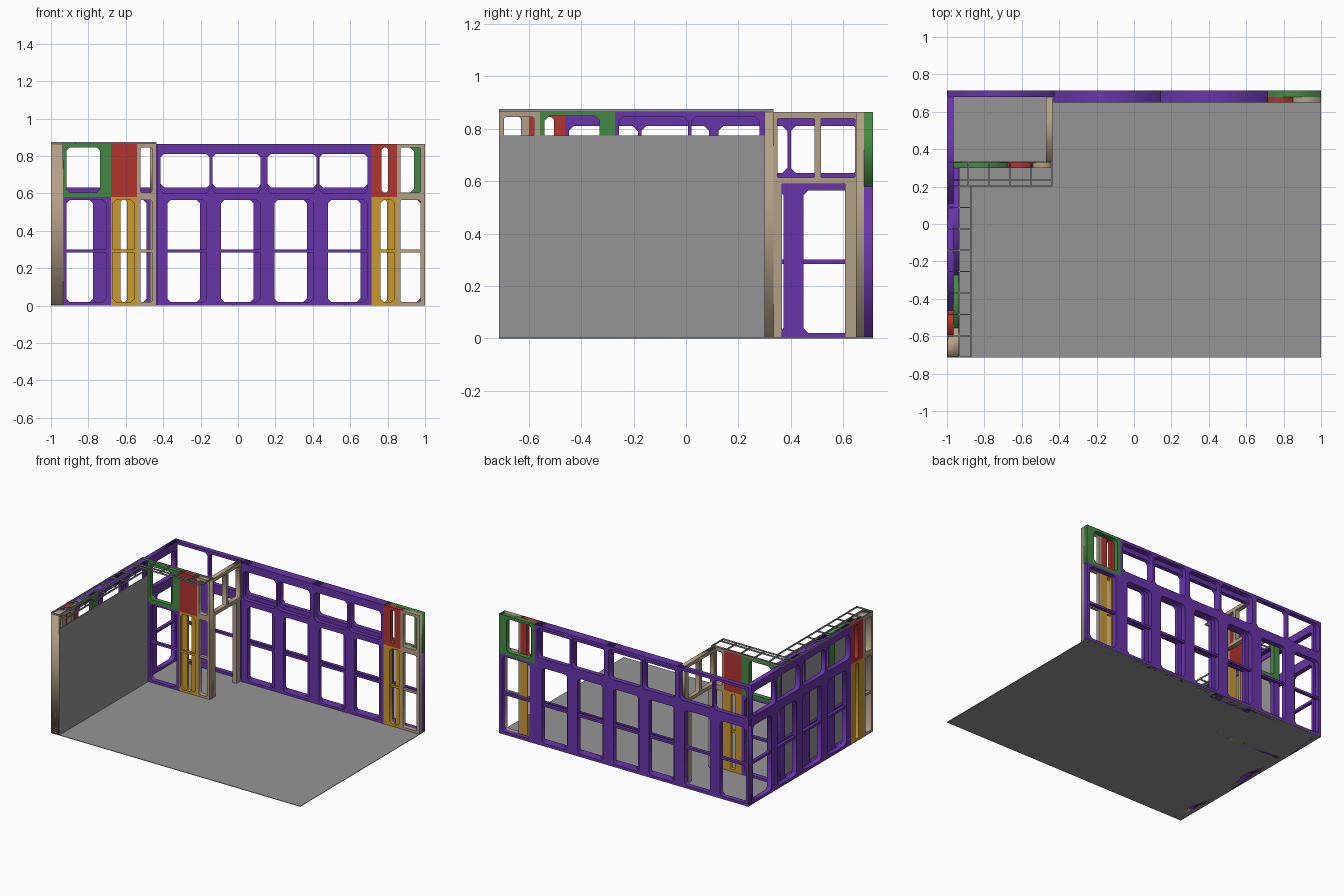
import bpy
from mathutils import Matrix

cube = bpy.data.objects.get("Cube")
if cube:
    bpy.data.objects.remove(cube)


def material(name, rgb):
    m = bpy.data.materials.new(name)
    m.use_nodes = True
    m.diffuse_color = (*rgb, 1)
    m.node_tree.nodes["Principled BSDF"].inputs["Base Color"].default_value = (*rgb, 1)
    return m


PURPLE = material("purple", (0.14, 0.035, 0.40))
GREEN = material("green", (0.06, 0.25, 0.06))
RED = material("red", (0.45, 0.035, 0.028))
YELLOW = material("amber", (0.60, 0.32, 0.025))
TAN = material("tan", (0.45, 0.35, 0.24))
GREY = material("grey", (0.30, 0.30, 0.30))

TOP, MID, P = 0.865, 0.58, 2 / 7     # wall height, row split, panel pitch
LOW = (0.02, 0.565)                  # lower opening heights
HIGH = (0.605, 0.845)                # upper opening heights
BAR = 0.292                          # crossbar height


def box(name, lo, hi, mat):
    corners = [(x, y, z) for x in (lo[0], hi[0]) for y in (lo[1], hi[1]) for z in (lo[2], hi[2])]
    faces = [(0, 1, 3, 2), (4, 6, 7, 5), (0, 4, 5, 1), (2, 3, 7, 6), (0, 2, 6, 4), (1, 5, 7, 3)]
    me = bpy.data.meshes.new(name)
    me.from_pydata(corners, [], faces)
    me.materials.append(mat)
    ob = bpy.data.objects.new(name, me)
    bpy.context.collection.objects.link(ob)


def outline(curve, u0, u1, z0, z1, c=0):
    if c:
        pts = [(u0 + c, z0), (u1 - c, z0), (u1, z0 + c), (u1, z1 - c),
               (u1 - c, z1), (u0 + c, z1), (u0, z1 - c), (u0, z0 + c)]
    else:
        pts = [(u0, z0), (u1, z0), (u1, z1), (u0, z1)]
    s = curve.splines.new('POLY')
    s.points.add(len(pts) - 1)
    for p, (u, z) in zip(s.points, pts):
        p.co = (u, z, 0, 1)
    s.use_cyclic_u = True


def panel(name, wall, u0, u1, z0, z1, holes, mat, c=0.018):
    """Flat sheet along axis wall[0], between depths wall[1] and wall[2], with chamfered openings."""
    axis, d0, d1 = wall
    mid = (d0 + d1) / 2
    cu = bpy.data.curves.new(name, 'CURVE')
    cu.dimensions, cu.fill_mode, cu.extrude = '2D', 'BOTH', (d1 - d0) / 2
    outline(cu, u0, u1, z0, z1)
    for h in holes:
        outline(cu, *h, c)
    cu.materials.append(mat)
    tmp = bpy.data.objects.new(name + "_profile", cu)
    bpy.context.collection.objects.link(tmp)
    bpy.context.view_layer.update()
    me = bpy.data.meshes.new_from_object(tmp.evaluated_get(bpy.context.evaluated_depsgraph_get()))
    bpy.data.objects.remove(tmp)
    if axis == 'x':
        m = Matrix(((1, 0, 0, 0), (0, 0, -1, mid), (0, 1, 0, 0), (0, 0, 0, 1)))
    else:
        m = Matrix(((0, 0, 1, mid), (1, 0, 0, 0), (0, 1, 0, 0), (0, 0, 0, 1)))
    me.transform(m)
    me.name = name
    if not me.materials:
        me.materials.append(mat)
    bpy.context.collection.objects.link(bpy.data.objects.new(name, me))


def crossbar(name, wall, u0, u1, mat, z=BAR):
    axis, d0, d1 = wall
    lo, hi = (u0, d0 + 0.006), (u1, d1 - 0.006)
    if axis == 'y':
        lo, hi = lo[::-1], hi[::-1]
    box(name, (*lo, z - 0.008), (*hi, z + 0.008), mat)


def lower(name, wall, u0, u1, left, right, mat=PURPLE):
    a, b = u0 + left, u1 - right
    panel(name, wall, u0, u1, 0, MID, [(a, b, *LOW)], mat)
    crossbar(name + "_crossbar", wall, a, b, mat)


def double_window(name, wall, u0, u1, z0, z1):
    m = (u0 + u1) / 2
    holes = [(u0 + 0.015, m - 0.007, z0, z1), (m + 0.007, u1 - 0.02, z0, z1)]
    panel(name, wall, u0, u1, MID, TOP, holes, PURPLE)


def column(name, wall, u0, u1, a, b, c=0.006):
    """Full-height tan frame with one upper and one divided lower opening."""
    panel(name, wall, u0, u1, 0, TOP, [(a, b, *LOW), (a, b, *HIGH)], TAN, c)
    crossbar(name + "_crossbar", wall, a, b, TAN)


def recessed(name, wall, u0, u1, a, b, s0, s1):
    """Amber lower panel: wide opening in front, narrow slit behind."""
    axis, d0, d1 = wall
    mid = (d0 + d1) / 2
    panel(name + "_front", (axis, d0, mid), u0, u1, 0, MID, [(a, b, *LOW)], YELLOW)
    panel(name + "_back", (axis, mid, d1), u0, u1, 0, MID, [(s0, s1, *LOW)], YELLOW, 0.01)
    crossbar(name + "_crossbar", wall, a, b, YELLOW)


BACK_OUT, BACK_IN = ('x', 0.68, 0.715), ('x', 0.65, 0.68)
SIDE_OUT, SIDE_IN = ('y', -1, -0.965), ('y', -0.965, -0.935)
PART = ('x', 0.30, 0.335)

# Floor and side wall lining
box("floor", (-1, -0.715, 0), (1, 0.715, 0.004), GREY)
box("side_wall_lining", (-0.935, -0.715, 0), (-0.93, 0.30, 0.775), GREY)

# Back wall, outer layer
for i in range(6):
    lower(f"back_outer_panel_{i}", BACK_OUT, -1 + i * P, -1 + (i + 1) * P, 0.02, 0.06)
lower("back_outer_end_panel", BACK_OUT, 1 - P, 1, 0.04, 0.025)
for i in range(3):
    double_window(f"back_outer_window_{i}", BACK_OUT, -1 + 2 * i * P, -1 + 2 * (i + 1) * P, 0.632, 0.845)
panel("back_outer_green_window", BACK_OUT, 1 - P, 1, MID, TOP, [(1 - P + 0.025, 0.94, *HIGH)], GREEN)

# Back wall, inner layer
for i in range(4):
    u = -0.43 + i * P
    lower(f"back_inner_panel_{i}", BACK_IN, u, u + P, 0.053, 0.024)
for i in range(2):
    u = -0.43 + 2 * i * P
    double_window(f"back_inner_window_{i}", BACK_IN, u, u + 2 * P, 0.602, 0.81)
recessed("back_inner_amber", BACK_IN, 0.713, 0.85, 0.762, 0.837, 0.762, 0.796)
panel("back_inner_red", BACK_IN, 0.713, 0.85, MID, TOP, [(0.768, 0.802, *HIGH)], RED, 0.01)
column("back_inner_column", BACK_IN, 0.85, 1, 0.868, 0.975)

# Side wall, outer layer
for i in range(4):
    u = 0.68 - (i + 1) * P
    lower(f"side_outer_panel_{i}", SIDE_OUT, u, u + P, 0.055, 0.022)
for i in range(2):
    u = 0.68 - 2 * (i + 1) * P
    double_window(f"side_outer_window_{i}", SIDE_OUT, u, u + 2 * P, 0.632, 0.81)
E = 0.68 - 4 * P
panel("side_outer_amber", SIDE_OUT, -0.60, E, 0, MID, [(-0.55, -0.515, *LOW)], YELLOW, 0.01)
panel("side_outer_red", SIDE_OUT, -0.60, E, MID, TOP, [(-0.545, -0.505, *HIGH)], RED, 0.01)
column("side_outer_column", SIDE_OUT, -0.715, -0.60, -0.695, -0.63)

# Side wall, inner layer
for i in range(3):
    u = 0.30 - (i + 1) * P
    lower(f"side_inner_panel_{i}", SIDE_IN, u, u + P, 0.022, 0.055)
double_window("side_inner_window", SIDE_IN, 0.30 - 2 * P, 0.30, 0.602, 0.848)
panel("side_inner_green_window", SIDE_IN, 0.30 - 3 * P, 0.30 - 2 * P, MID, TOP,
      [(-0.54, -0.33, 0.605, 0.85)], GREEN)
column("side_inner_column", SIDE_IN, -0.715, 0.30 - 3 * P, -0.695, -0.58)
box("side_wall_end_plate", (-1, -0.715, 0), (-0.935, -0.709, TOP), TAN)

# Partition
lower("partition_panel", PART, -0.965, -0.68, 0.048, 0.025)
panel("partition_green_window", PART, -0.965, -0.68, MID, TOP, [(-0.917, -0.738, *HIGH)], GREEN)
recessed("partition_amber", PART, -0.68, -0.54, -0.67, -0.555, -0.628, -0.594)
panel("partition_red", PART, -0.68, -0.54, MID, TOP, [], RED)
column("partition_column", PART, -0.54, -0.437, -0.522, -0.46)

# Doorway closing the small room
DOOR = ('y', -0.47, -0.437)
panel("doorway_header", DOOR, 0.335, 0.68, 0.59, TOP,
      [(0.35, 0.49, 0.615, 0.84), (0.515, 0.645, 0.615, 0.84)], TAN, 0.002)
for name, y0, y1 in (("doorway_front_post", 0.335, 0.367), ("doorway_back_post", 0.607, 0.65)):
    box(name, (-0.47, y0, 0), (-0.437, y1, 0.59), TAN)

# Ceiling grid of thin rails and rungs above the walls
Z0, Z1, T = TOP, 0.875, 0.006
for i, x in enumerate((-1, -0.937, -0.875)):
    box(f"side_grid_rail_{i}", (x, -0.715, Z0), (x + T, 0.335 if i == 0 else 0.205, Z1), GREY)
for i in range(9):
    y = -0.715 + i * 0.1143
    box(f"side_grid_rung_{i}", (-1, y, Z0), (-0.869, y + T, Z1), GREY)
for i, y in enumerate((0.20, 0.232, 0.329)):
    box(f"partition_grid_rail_{i}", (-1, y, Z0), (-0.437, y + T, Z1), GREY)
for i in range(5):
    x = -0.443 - i * 0.1115
    box(f"partition_grid_rung_{i}", (x, 0.20, Z0), (x + T, 0.335, Z1), GREY)
